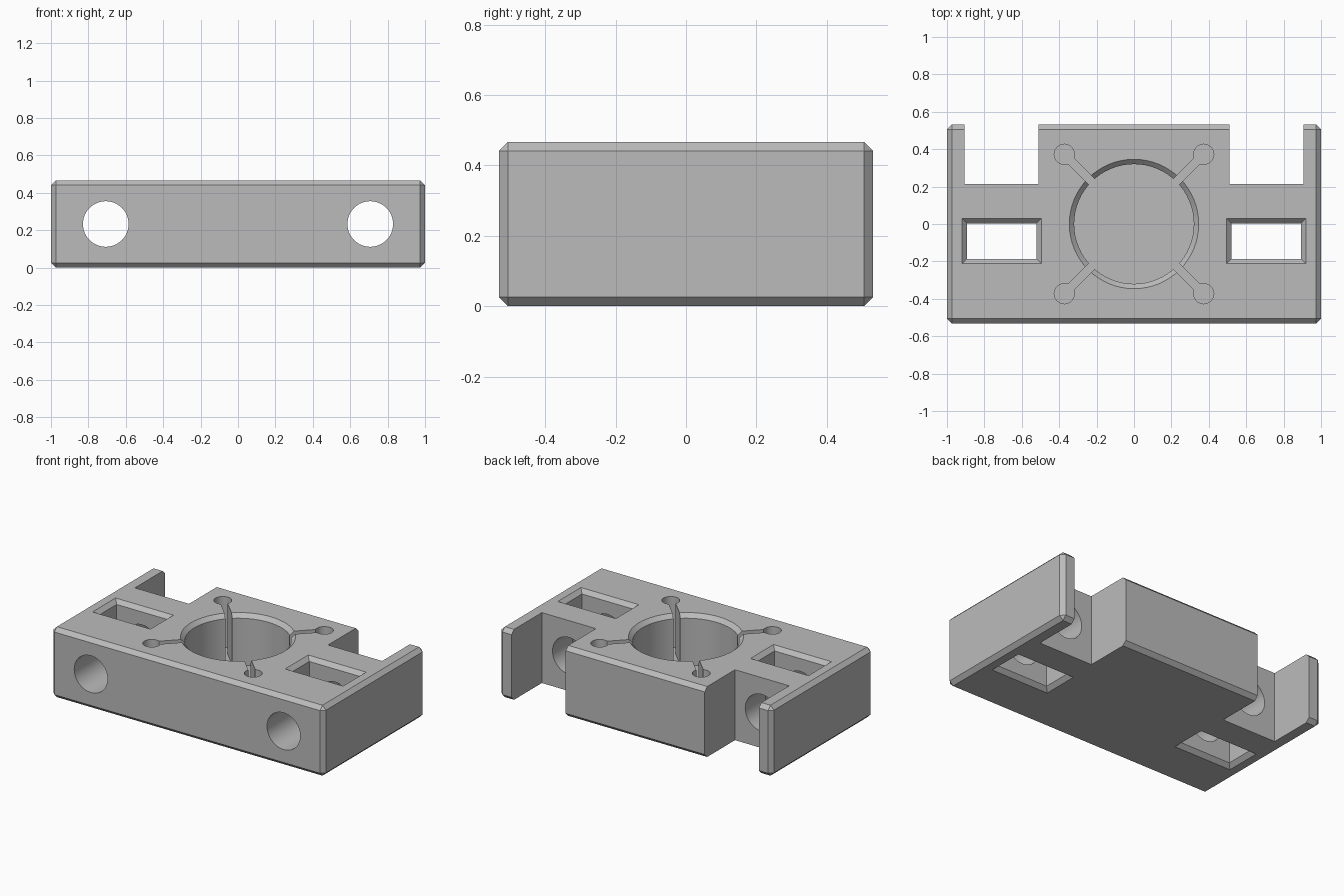
import bpy
import bmesh
from math import cos, sin, pi, radians
from mathutils import Matrix, Vector

cube = bpy.data.objects.get("Cube")
if cube:
    bpy.data.objects.remove(cube, do_unlink=True)

W, D, H, C = 2.0, 1.064, 0.467, 0.026   # width, depth, height, chamfer
FLOOR = 0.13                            # floor of the blind pocket

grey = bpy.data.materials.new("plain grey")
grey.use_nodes = True
grey.diffuse_color = (0.5, 0.5, 0.5, 1)
grey.node_tree.nodes["Principled BSDF"].inputs["Base Color"].default_value = (0.5, 0.5, 0.5, 1)


def make(name, bm):
    bmesh.ops.recalc_face_normals(bm, faces=bm.faces)
    mesh = bpy.data.meshes.new(name)
    bm.to_mesh(mesh)
    bm.free()
    mesh.materials.append(grey)
    ob = bpy.data.objects.new(name, mesh)
    bpy.context.collection.objects.link(ob)
    return ob


def loft(name, rings):
    """Solid through a stack of matching outlines."""
    bm = bmesh.new()
    loops = [[bm.verts.new(p) for p in ring] for ring in rings]
    n = len(loops[0])
    for a, b in zip(loops, loops[1:]):
        for i in range(n):
            j = (i + 1) % n
            bm.faces.new((a[i], a[j], b[j], b[i]))
    bm.faces.new(loops[0][::-1])
    bm.faces.new(loops[-1])
    return make(name, bm)


def rect(x0, x1, y0, y1, z, grow=0.0):
    x0, x1, y0, y1 = x0 - grow, x1 + grow, y0 - grow, y1 + grow
    return [(x0, y0, z), (x1, y0, z), (x1, y1, z), (x0, y1, z)]


def circle(r, z, x=0.0, y=0.0, n=64):
    return [(x + r * cos(2 * pi * i / n), y + r * sin(2 * pi * i / n), z) for i in range(n)]


def cut(body, cutter):
    mod = body.modifiers.new("cut", "BOOLEAN")
    mod.operation = "DIFFERENCE"
    mod.solver = "EXACT"
    mod.object = cutter
    bpy.context.view_layer.objects.active = body
    bpy.ops.object.modifier_apply(modifier=mod.name)
    bpy.data.objects.remove(cutter, do_unlink=True)


# Chamfered block
bm = bmesh.new()
bmesh.ops.create_cube(bm, size=1, matrix=Matrix.Translation((0, 0, H / 2)) @ Matrix.Diagonal((W, D, H, 1)))
bmesh.ops.bevel(bm, geom=bm.edges[:], offset=C, segments=1, affect="EDGES", profile=0.5)
body = make("mounting_block", bm)

for side in (-1, 1):
    # Rear notch
    x0, x1 = sorted((side * 0.51, side * 0.907))
    cut(body, loft("notch_cutter", [rect(x0, x1, 0.215, 0.8, z) for z in (-0.1, H + 0.1)]))
    # Window, flared at the top and bottom
    x0, x1 = sorted((side * 0.52, side * 0.893))
    stack = ((-0.02, C + 0.02), (C, 0), (H - C, 0), (H + 0.02, C + 0.02))
    cut(body, loft("window_cutter", [rect(x0, x1, -0.186, 0.004, z, g) for z, g in stack]))
    # Round hole from front to back
    hole = loft("rod_hole_cutter", [circle(0.122, z) for z in (-0.8, 0.8)])
    hole.data.transform(Matrix.Translation((side * 0.707, 0, H / 2)) @ Matrix.Rotation(pi / 2, 4, "X"))
    cut(body, hole)

# Blind round pocket with a flared rim
cut(body, loft("pocket_cutter", [circle(0.32, FLOOR), circle(0.32, H - C), circle(0.366, H + 0.02)]))

# Diagonal slots ending in small round holes
for k in range(4):
    turn = Matrix.Rotation(radians(45 + 90 * k), 4, "Z")
    for part, rings in (
        ("slot_cutter", [rect(0.25, 0.52, -0.021, 0.021, z) for z in (FLOOR, H + 0.1)]),
        ("relief_hole_cutter", [circle(0.054, z, 0.527, 0, 32) for z in (FLOOR, H + 0.1)]),
    ):
        cutter = loft(part, rings)
        cutter.data.transform(turn)
        cut(body, cutter)

# Smooth the round walls, keep the edges sharp
bpy.ops.object.select_all(action="DESELECT")
body.select_set(True)
bpy.context.view_layer.objects.active = body
bpy.ops.object.shade_smooth_by_angle(angle=radians(25))
